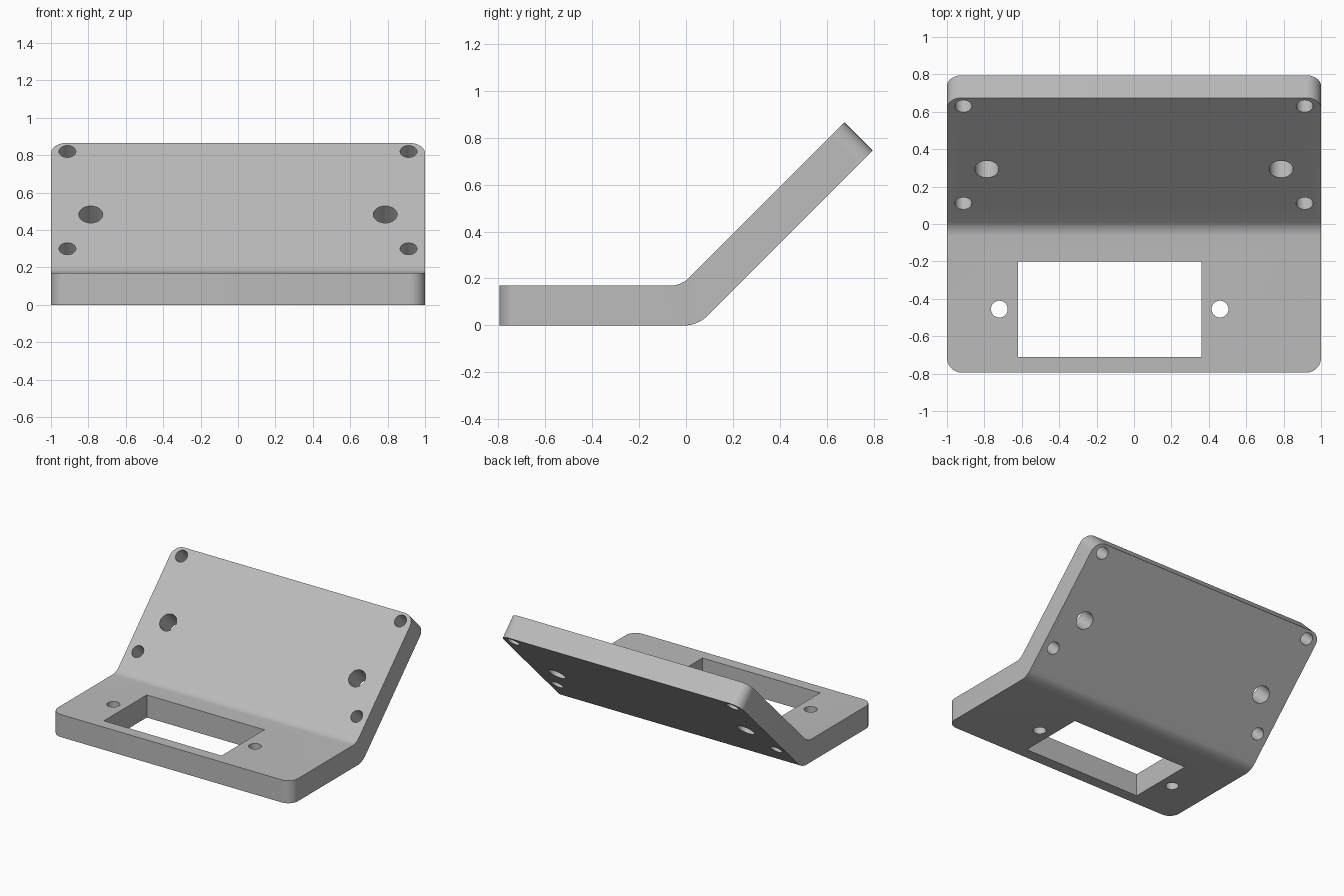
import bpy, bmesh
from math import pi, radians
from mathutils import Matrix, Vector

if "Cube" in bpy.data.objects:
    bpy.data.objects.remove(bpy.data.objects["Cube"], do_unlink=True)

grey = bpy.data.materials.new("plain grey")
grey.use_nodes = True
grey.diffuse_color = (0.5, 0.5, 0.5, 1)
grey.node_tree.nodes["Principled BSDF"].inputs["Base Color"].default_value = (0.5, 0.5, 0.5, 1)


def make_object(name, bm):
    bmesh.ops.recalc_face_normals(bm, faces=bm.faces)
    mesh = bpy.data.meshes.new(name)
    bm.to_mesh(mesh)
    bm.free()
    mesh.materials.append(grey)
    obj = bpy.data.objects.new(name, mesh)
    bpy.context.collection.objects.link(obj)
    return obj


# Bent plate: side profile (y, z) extruded across the width
FRONT, THICK = -0.795, 0.17
BEND_LOW, BEND_TOP = (0.05, 0), (-0.02, THICK)
TIP_LOW, TIP_TOP = (0.795, 0.745), (0.675, 0.865)
profile = [(FRONT, 0), BEND_LOW, TIP_LOW, TIP_TOP, BEND_TOP, (FRONT, THICK)]

bm = bmesh.new()
side = bm.faces.new([bm.verts.new((-1, y, z)) for y, z in profile])
grown = bmesh.ops.extrude_face_region(bm, geom=[side])["geom"]
bmesh.ops.translate(bm, vec=(2, 0, 0), verts=[v for v in grown if isinstance(v, bmesh.types.BMVert)])
bmesh.ops.recalc_face_normals(bm, faces=bm.faces)


def round_edges(test, amount, segments):
    edges = [e for e in bm.edges if test(*(v.co for v in e.verts))]
    bmesh.ops.bevel(bm, geom=edges, offset=amount, offset_type='OFFSET',
                    segments=segments, profile=0.5, affect='EDGES')


# Plate corners, seen along the thickness
round_edges(lambda a, b: abs(a.x - b.x) < 0.01 and
            (max(a.y, b.y) < -0.7 or min(a.y, b.y) > 0.6), 0.08, 10)


# Soft bend, with a tighter radius on the inside
def along_bend(point):
    return lambda a, b: abs(a.x - b.x) > 1.5 and all(
        (Vector((v.y, v.z)) - Vector(point)).length < 0.01 for v in (a, b))


round_edges(along_bend(BEND_LOW), 0.05, 8)
round_edges(along_bend(BEND_TOP), 0.04, 8)
plate = make_object("bent_plate", bm)


def cut(bm):
    cutter = make_object("cutter", bm)
    cutter.hide_render = True
    mod = plate.modifiers.new("cut", 'BOOLEAN')
    mod.operation, mod.solver, mod.object = 'DIFFERENCE', 'EXACT', cutter
    bpy.context.view_layer.objects.active = plate
    bpy.ops.object.modifier_apply(modifier=mod.name)
    bpy.data.objects.remove(cutter, do_unlink=True)


def drill(x, y, z, radius, tilt):
    tool = bmesh.new()
    bmesh.ops.create_cone(tool, cap_ends=True, segments=40, radius1=radius, radius2=radius, depth=0.5,
                          matrix=Matrix.Translation((x, y, z)) @ Matrix.Rotation(tilt, 4, 'X'))
    cut(tool)


# Rectangular window in the flat half
window = bmesh.new()
bmesh.ops.create_cube(window, matrix=Matrix.Translation((-0.13, -0.455, 0.08)) @
                      Matrix.Diagonal((0.98, 0.51, 0.6, 1)))
cut(window)

# Screw holes beside the window
for x in (-0.72, 0.46):
    drill(x, -0.455, 0.08, 0.045, 0)

# Holes square to the sloping half
for sign in (-1, 1):
    for y, x, radius in ((0.63, 0.912, 0.045), (0.11, 0.912, 0.045), (0.293, 0.787, 0.064)):
        drill(sign * x, y, y + 0.19, radius, pi / 4)

# Smooth shading with sharp rims
bpy.ops.object.select_all(action='DESELECT')
plate.select_set(True)
bpy.context.view_layer.objects.active = plate
bpy.ops.object.shade_smooth_by_angle(angle=radians(30))
